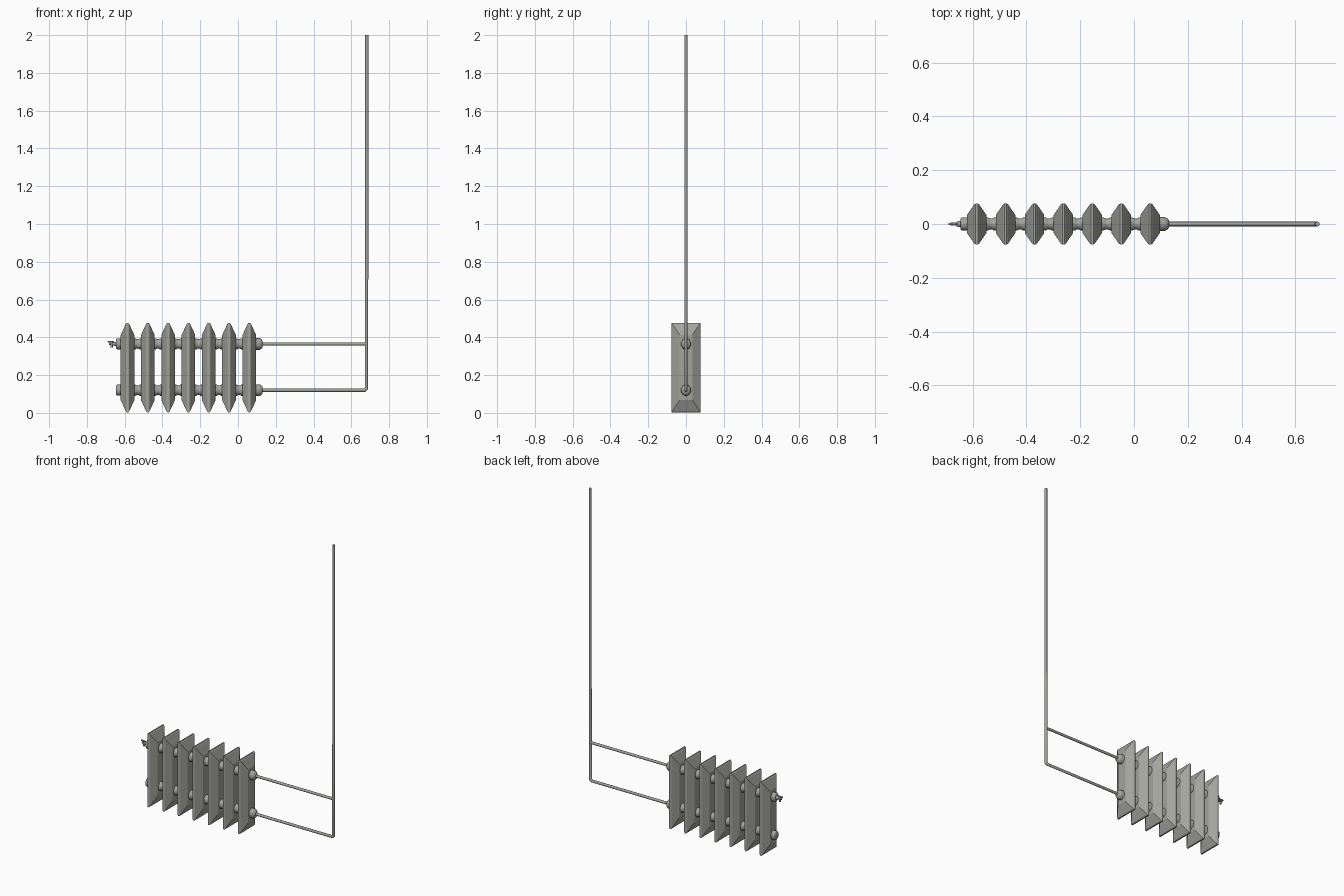
import bpy, bmesh, math
from mathutils import Vector

if "Cube" in bpy.data.objects:
    bpy.data.objects.remove(bpy.data.objects["Cube"])

mat = bpy.data.materials.new("warm grey paint")
mat.diffuse_color = (0.37, 0.37, 0.34, 1)
mat.use_nodes = True
mat.node_tree.nodes["Principled BSDF"].inputs["Base Color"].default_value = mat.diffuse_color


def finish(bm, name, smooth=True):
    bmesh.ops.recalc_face_normals(bm, faces=bm.faces[:])
    me = bpy.data.meshes.new(name)
    bm.to_mesh(me)
    bm.free()
    ob = bpy.data.objects.new(name, me)
    bpy.context.collection.objects.link(ob)
    me.materials.append(mat)
    if smooth:
        bpy.ops.object.select_all(action='DESELECT')
        bpy.context.view_layer.objects.active = ob
        ob.select_set(True)
        bpy.ops.object.shade_smooth_by_angle(angle=math.radians(50))
    return ob


def loft(rings, name, smooth=True):
    """Bridge rings of points and cap both ends."""
    bm = bmesh.new()
    vr = [[bm.verts.new(p) for p in r] for r in rings]
    n = len(vr[0])
    for a, b in zip(vr, vr[1:]):
        for i in range(n):
            j = (i + 1) % n
            bm.faces.new((a[i], a[j], b[j], b[i]))
    bm.faces.new(vr[0])
    bm.faces.new(vr[-1])
    return finish(bm, name, smooth)


def lathe_x(profile, z, name, sides=10, sy=0.86, sz=1.0):
    """Turn (x, radius) pairs around an axis along x."""
    rings = []
    for x, r in profile:
        rings.append([(x, r * sy * math.cos(2 * math.pi * (i + .5) / sides),
                       z + r * sz * math.sin(2 * math.pi * (i + .5) / sides)) for i in range(sides)])
    return loft(rings, name)


def tube(points, r, name, sides=10):
    """Mitred pipe along a path in the xz plane."""
    pts = [Vector(p) for p in points]
    rings = []
    for k, p in enumerate(pts):
        d0 = (p - pts[k - 1]).normalized() if k else (pts[1] - p).normalized()
        d1 = (pts[k + 1] - p).normalized() if k < len(pts) - 1 else d0
        t = (d0 + d1).normalized()
        side = Vector((0, 1, 0))
        up = t.cross(side) / max(t.dot(d0), 0.3)
        rings.append([p + r * (side * math.cos(2 * math.pi * i / sides) +
                               up * math.sin(2 * math.pi * i / sides)) for i in range(sides)])
    return loft(rings, name)


# radiator sections: bevelled slabs with a thin rim
ZC = 0.24
centres = [-0.585 + 0.1075 * i for i in range(7)]


def rect(x, hy, hz):
    return [(x, -hy, ZC - hz), (x, hy, ZC - hz), (x, hy, ZC + hz), (x, -hy, ZC + hz)]


for i, c in enumerate(centres):
    loft([rect(c - .036, .034, .173), rect(c - .009, .073, .231), rect(c - .004, .076, .237),
          rect(c + .004, .076, .237), rect(c + .009, .073, .231), rect(c + .036, .034, .173)],
         f"radiator_section_{i + 1}", smooth=False)

# joining hubs, end caps and pipes on both levels
for label, z in (("upper", 0.365), ("lower", 0.12)):
    for i in range(6):
        a, b = centres[i] + .03, centres[i + 1] - .03
        lathe_x([(a, .030), (a + .012, .030), (a + .019, .025), (b - .019, .025),
                 (b - .012, .030), (b, .030)], z, f"{label}_hub_{i + 1}")
    lathe_x([(-.645, .025), (-.641, .029), (-.61, .029)], z, f"{label}_left_cap")
    lathe_x([(.09, .031), (.115, .031), (.125, .025), (.131, .014)], z, f"{label}_right_cap")

# supply pipe, and return pipe that turns up into the riser
tube([(.12, 0, .365), (.68, 0, .365)], .0085, "supply_pipe")
tube([(.12, 0, .12), (.672, 0, .12), (.68, 0, .128), (.68, 0, .60), (.682, 0, .78), (.682, 0, 2.0)],
     .0088, "riser_pipe")

# bleed valve on the left end
lathe_x([(-.682, .005), (-.66, .007), (-.655, .012), (-.64, .012)], .365, "valve_stem", 8, 1)
tube([(-.669, 0, .345), (-.669, 0, .378)], .006, "valve_spout", 8)
lathe_x([(-.69, .003), (-.686, .005), (-.660, .005), (-.656, .003)], .377, "valve_handle", 8, 1)
